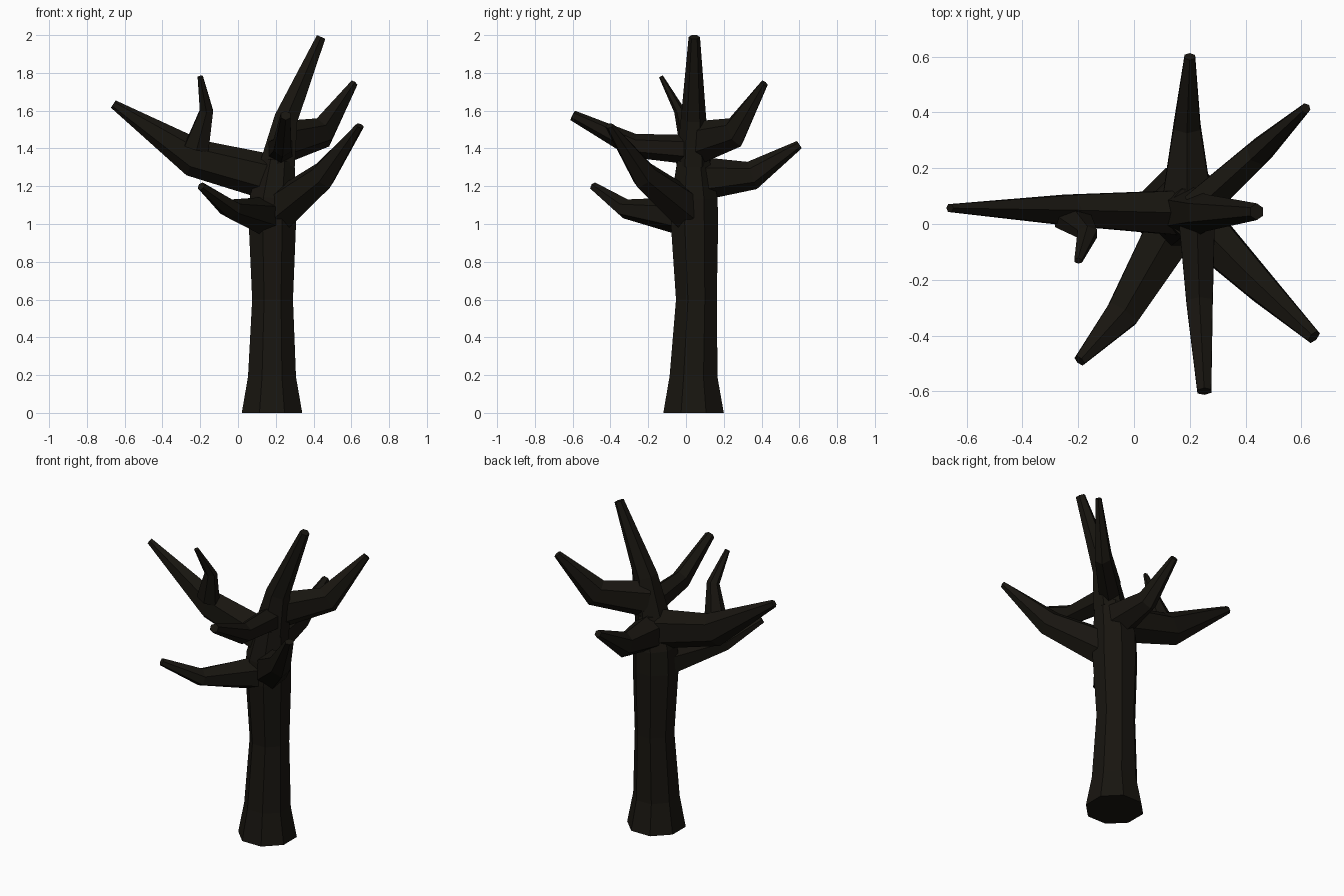
import bpy, bmesh, math
from mathutils import Vector

bark = bpy.data.materials.new("dark_bark")
bark.diffuse_color = (0.009, 0.0075, 0.005, 1)


def limb(name, path, sides=6):
    """Faceted tapering tube; path rows are x, y, z, half width, half height."""
    bm = bmesh.new()
    pts = [Vector(p[:3]) for p in path]
    rings = []
    for i, p in enumerate(path):
        a, b = pts[max(i - 1, 0)], pts[min(i + 1, len(pts) - 1)]
        t = (b - a).normalized()
        # near-vertical limbs take x as their side direction
        side = Vector((1, 0, 0)) if abs(t.z) > 0.8 else t.cross(Vector((0, 0, 1)))
        side = (side - t * side.dot(t)).normalized()
        up = side.cross(t)
        ring = []
        for k in range(sides):
            ang = 2 * math.pi * (k + 0.5) / sides
            s = 1 / math.cos(math.pi / sides)
            ring.append(bm.verts.new(pts[i] + side * (math.cos(ang) * p[3] * s)
                                     + up * (math.sin(ang) * p[4] * s)))
        rings.append(ring)
    for lo, hi in zip(rings, rings[1:]):
        for k in range(sides):
            j = (k + 1) % sides
            bm.faces.new((lo[k], lo[j], hi[j], hi[k]))
    bm.faces.new(rings[0][::-1])
    bm.faces.new(rings[-1])
    bmesh.ops.recalc_face_normals(bm, faces=bm.faces[:])
    me = bpy.data.meshes.new(name)
    bm.to_mesh(me)
    bm.free()
    me.materials.append(bark)
    ob = bpy.data.objects.new(name, me)
    bpy.context.collection.objects.link(ob)
    return ob


# Trunk with flared foot
limb("trunk", [(0.18, 0.04, 0, 0.16, 0.16), (0.18, 0.04, 0.19, 0.127, 0.127),
               (0.183, 0.055, 0.6, 0.108, 0.108), (0.182, 0.045, 1.0, 0.125, 0.125),
               (0.185, 0.045, 1.14, 0.122, 0.122), (0.21, 0.04, 1.34, 0.09, 0.085)], 8)

# Leader at the top
limb("leader", [(0.21, 0.04, 1.32, 0.092, 0.08), (0.255, 0.04, 1.56, 0.062, 0.058),
                (0.44, 0.044, 1.99, 0.024, 0.026)])

# Long left branch and the twig on it
limb("left_branch", [(0.16, 0.04, 1.25, 0.08, 0.105), (-0.23, 0.05, 1.35, 0.055, 0.088),
                     (-0.66, 0.057, 1.635, 0.014, 0.02)])
limb("twig", [(-0.22, 0.015, 1.4, 0.065, 0.04), (-0.167, -0.035, 1.6, 0.035, 0.025),
              (-0.2, -0.132, 1.78, 0.014, 0.01)])

# Branches around the crown
limb("back_right_branch", [(0.23, 0.06, 1.43, 0.06, 0.1), (0.45, 0.26, 1.485, 0.045, 0.075),
                           (0.615, 0.415, 1.745, 0.016, 0.02)])
limb("front_right_branch", [(0.23, 0.0, 1.08, 0.085, 0.1), (0.45, -0.22, 1.255, 0.055, 0.07),
                            (0.645, -0.405, 1.52, 0.024, 0.016)])
limb("front_left_branch", [(0.14, -0.01, 1.04, 0.09, 0.09), (-0.04, -0.32, 1.08, 0.06, 0.045),
                           (-0.195, -0.49, 1.2, 0.02, 0.02)])
limb("front_branch", [(0.225, 0.02, 1.395, 0.065, 0.068), (0.235, -0.28, 1.415, 0.047, 0.055),
                      (0.252, -0.6, 1.575, 0.025, 0.024)])
limb("back_branch", [(0.19, 0.08, 1.24, 0.09, 0.1), (0.19, 0.35, 1.257, 0.048, 0.066),
                     (0.2, 0.6, 1.42, 0.019, 0.02)])
